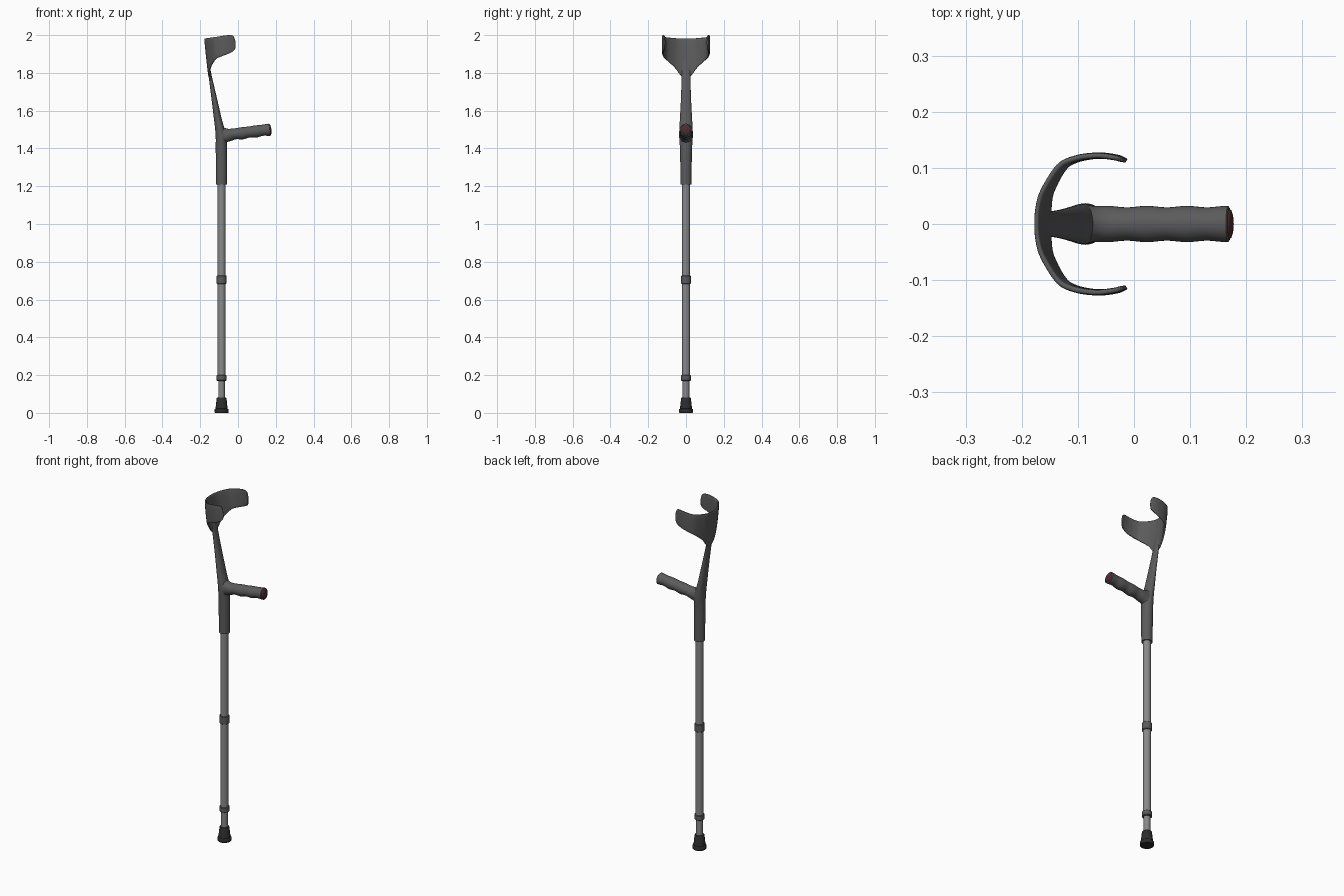
import bpy, bmesh, math
from mathutils import Vector

if "Cube" in bpy.data.objects:
    bpy.data.objects.remove(bpy.data.objects["Cube"])

AX = -0.087  # x of the shaft axis


def material(name, rgb):
    m = bpy.data.materials.new(name)
    m.diffuse_color = (*rgb, 1)
    m.use_nodes = True
    m.node_tree.nodes["Principled BSDF"].inputs["Base Color"].default_value = m.diffuse_color
    return m


plastic = material("dark grey plastic", (0.105, 0.105, 0.105))
metal = material("grey metal", (0.25, 0.25, 0.25))
rubber = material("black rubber", (0.025, 0.025, 0.025))
maroon = material("dark maroon", (0.07, 0.025, 0.03))


def loft(name, rings, mat, angle=40):
    """Skin a list of closed rings and cap both ends."""
    bm = bmesh.new()
    vs = [[bm.verts.new(p) for p in r] for r in rings]
    n = len(rings[0])
    for a, b in zip(vs, vs[1:]):
        for i in range(n):
            j = (i + 1) % n
            bm.faces.new((a[i], a[j], b[j], b[i]))
    bm.faces.new(vs[0][::-1])
    bm.faces.new(vs[-1])
    bmesh.ops.recalc_face_normals(bm, faces=bm.faces[:])
    me = bpy.data.meshes.new(name)
    bm.to_mesh(me)
    bm.free()
    me.materials.append(mat)
    ob = bpy.data.objects.new(name, me)
    bpy.context.collection.objects.link(ob)
    bpy.ops.object.select_all(action='DESELECT')
    bpy.context.view_layer.objects.active = ob
    ob.select_set(True)
    bpy.ops.object.shade_smooth_by_angle(angle=math.radians(angle))
    return ob


def lathe(name, profile, mat, n=32):
    """Turn (radius, z) points around the shaft axis."""
    rings = [[(AX + r * math.cos(2 * math.pi * i / n), r * math.sin(2 * math.pi * i / n), z)
              for i in range(n)] for r, z in profile]
    return loft(name, rings, mat)


def smooth(pts, k):
    """Catmull-Rom resampling of tuples, k steps per span."""
    p = [Vector(q) for q in pts]
    p = [2 * p[0] - p[1]] + p + [2 * p[-1] - p[-2]]
    out = []
    for a, b, c, d in zip(p, p[1:], p[2:], p[3:]):
        for s in range(k):
            t = s / k
            out.append(0.5 * (2 * b + (c - a) * t + (2 * a - 5 * b + 4 * c - d) * t * t
                              + (3 * b - a - 3 * c + d) * t ** 3))
    return out + [p[-2]]


# rubber foot
lathe("rubber_foot", [(0.035, 0), (0.037, 0.003), (0.037, 0.018), (0.035, 0.021), (0.032, 0.022),
                      (0.026, 0.078), (0.024, 0.081), (0.017, 0.081)], rubber)

# telescopic tubes
lathe("lower_tube", [(0.0175, 0.05), (0.0175, 0.25)], metal)
lathe("main_tube", [(0.0215, 0.18), (0.0215, 1.25)], metal)

# collars on the tubes
for name, z0, z1 in (("lower_collar", 0.17, 0.20), ("middle_collar", 0.682, 0.728)):
    lathe(name, [(0.023, z0), (0.0262, z0 + 0.003), (0.0262, z1 - 0.003), (0.023, z1)], plastic)

# sleeve and arm in one: z, left x, right x, half depth
arm = [(1.21, -0.116, -0.058, 0.029), (1.30, -0.117, -0.057, 0.030), (1.40, -0.118, -0.058, 0.032),
       (1.46, -0.118, -0.062, 0.036), (1.51, -0.122, -0.073, 0.035), (1.56, -0.128, -0.087, 0.032),
       (1.66, -0.140, -0.110, 0.027), (1.78, -0.155, -0.138, 0.023), (1.84, -0.162, -0.150, 0.023),
       (1.90, -0.169, -0.160, 0.018)]
N = 32
rings = []
for z, xl, xr, hy in smooth([Vector(a) for a in arm], 5):
    rings.append([((xl + xr) / 2 + (xr - xl) / 2 * math.cos(2 * math.pi * i / N),
                   hy * math.sin(2 * math.pi * i / N), z) for i in range(N)])
loft("sleeve_and_arm", rings, plastic)

# forearm cuff, half arc: outer x, y, top z, bottom z
half = [(-0.180, 0, 1.982, 1.772), (-0.178, 0.03, 1.982, 1.788), (-0.168, 0.062, 1.984, 1.828),
        (-0.139, 0.106, 1.988, 1.868), (-0.108, 0.122, 1.992, 1.884), (-0.068, 0.1275, 1.998, 1.898),
        (-0.036, 0.124, 2.0, 1.912), (-0.021, 0.119, 1.994, 1.926), (-0.0155, 0.116, 1.976, 1.945)]
full = [(x, -y, a, b) for x, y, a, b in half[:0:-1]] + half
st = smooth(full, 5)
rings = []
for k, (x, y, zt, zb) in enumerate(st):
    p, q = st[max(k - 1, 0)], st[min(k + 1, len(st) - 1)]
    nrm = Vector((q[1] - p[1], p[0] - q[0])).normalized()  # inward normal
    th = 0.0125 - 0.005 * (abs(k / (len(st) - 1) - 0.5) * 2) ** 3
    ring = []
    for i in range(N):
        c, s = math.cos(2 * math.pi * i / N), math.sin(2 * math.pi * i / N)
        z = (zt + zb) / 2 + (zt - zb) / 2 * math.copysign(abs(c) ** 0.6, c)
        u = th / 2 * (1 + math.copysign(abs(s) ** 0.4, s))
        ring.append((x + nrm.x * u + 0.11 * (1.982 - z), y + nrm.y * u, z))
    rings.append(ring)
loft("forearm_cuff", rings, plastic, 60)

# hand grip with finger waves, flared into the sleeve
TILT = 0.13
D = Vector((math.cos(TILT), 0, math.sin(TILT)))
UP = Vector((-math.sin(TILT), 0, math.cos(TILT)))
START, LEN = Vector((-0.088, 0, 1.4665)), 0.258


def grip_ring(s, ry, rt, rb):
    """Ring across the grip axis with separate top and bottom radii."""
    out = []
    for i in range(N):
        c, v = math.cos(2 * math.pi * i / N), math.sin(2 * math.pi * i / N)
        out.append(START + D * s + Vector((0, ry * c, 0)) + UP * ((rt if v > 0 else rb) * v))
    return out


rings = []
for k in range(53):
    s = LEN * k / 52
    flare = max(0, 1 - s / 0.05) ** 2
    w = math.cos(2 * math.pi * (s - 0.04) / 0.072) * min(1, s / 0.04)
    rings.append(grip_ring(s, 0.031 + 0.0013 * w + 0.004 * flare, 0.031 + 0.0005 * w + 0.032 * flare,
                           0.0305 + 0.0025 * w + 0.025 * flare))
rings.append(grip_ring(LEN + 0.002, 0.029, 0.029, 0.029))
loft("hand_grip", rings, plastic)

# domed end cap of the grip
loft("grip_end_cap", [grip_ring(LEN + s, r, r, r) for s, r in
                      ((-0.01, 0.0275), (0.002, 0.0275), (0.005, 0.025), (0.0075, 0.018), (0.009, 0.008))],
     maroon, 60)
